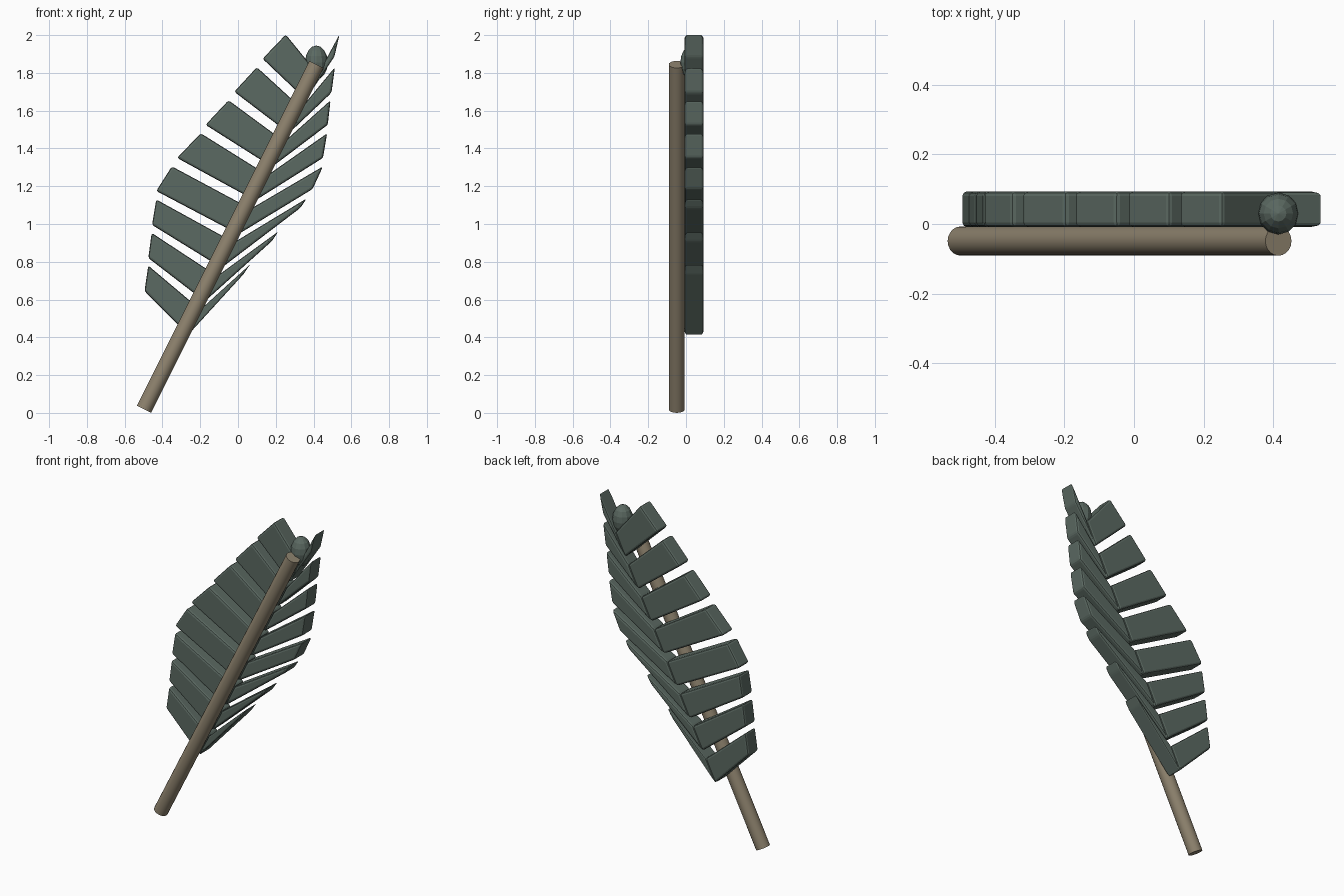
import bpy, bmesh
from mathutils import Vector

if "Cube" in bpy.data.objects:
    bpy.data.objects.remove(bpy.data.objects["Cube"])


def material(name, rgb):
    m = bpy.data.materials.new(name)
    m.diffuse_color = (*rgb, 1)
    m.use_nodes = True
    m.node_tree.nodes["Principled BSDF"].inputs["Base Color"].default_value = m.diffuse_color
    return m


GREEN = material("dark green", (0.105, 0.142, 0.122))
TAN = material("tan wood", (0.27, 0.225, 0.155))
FRONT, BACK = -0.008, 0.093


def add_object(name, bm, mat):
    bmesh.ops.recalc_face_normals(bm, faces=bm.faces)
    mesh = bpy.data.meshes.new(name)
    bm.to_mesh(mesh)
    bm.free()
    mesh.materials.append(mat)
    obj = bpy.data.objects.new(name, mesh)
    bpy.context.collection.objects.link(obj)
    return obj


def smooth(obj, angle=0.6):
    bpy.ops.object.select_all(action='DESELECT')
    obj.select_set(True)
    bpy.context.view_layer.objects.active = obj
    bpy.ops.object.shade_smooth_by_angle(angle=angle)


def barb(name, outline):
    """Thick four-sided plate with softened edges."""
    bm = bmesh.new()
    face = bm.faces.new([bm.verts.new((x, FRONT, z)) for x, z in outline])
    ext = bmesh.ops.extrude_face_region(bm, geom=[face])
    verts = [v for v in ext["geom"] if isinstance(v, bmesh.types.BMVert)]
    bmesh.ops.translate(bm, verts=verts, vec=(0, BACK - FRONT, 0))
    obj = add_object(name, bm, GREEN)
    mod = obj.modifiers.new("soft edges", 'BEVEL')
    mod.width, mod.segments = 0.012, 2
    mod.limit_method = 'NONE'


# Outer ends of the barbs: lower corner x, z, upper corner x, z
left_ends = [(-.495, .645, -.475, .78), (-.475, .82, -.457, .953),
             (-.455, .995, -.433, 1.13), (-.433, 1.175, -.35, 1.305),
             (-.323, 1.35, -.197, 1.48), (-.172, 1.525, -.05, 1.655),
             (-.02, 1.70, .10, 1.83), (.13, 1.875, .253, 2.003)]
right_ends = [(.03, .735, .065, .787), (.18, .91, .213, .96),
              (.33, 1.085, .363, 1.135), (.395, 1.185, .45, 1.305),
              (.45, 1.35, .472, 1.48), (.475, 1.525, .49, 1.655),
              (.495, 1.695, .513, 1.83), (.51, 1.885, .538, 2.005)]

# Barbs on both sides, rooted at equal steps along the shaft
for side, ends in (("left", left_ends), ("right", right_ends)):
    for k, (x0, z0, x1, z1) in enumerate(ends):
        rx, rz = -.265 + .089 * k, .412 + .178 * k
        barb(f"{side}_barb_{k + 1}",
             [(rx, rz), (x0, z0), (x1, z1), (rx + .066, rz + .135)])

# Slanted round shaft in front of the barbs
low, high = Vector((-.498, -.049, .019)), Vector((.415, -.049, 1.845))
axis = high - low
bm = bmesh.new()
bmesh.ops.create_cone(bm, cap_ends=True, segments=20, radius1=.042,
                      radius2=.042, depth=axis.length)
shaft = add_object("shaft", bm, TAN)
shaft.rotation_mode = 'QUATERNION'
shaft.rotation_quaternion = axis.to_track_quat('Z', 'Y')
shaft.location = (low + high) / 2
smooth(shaft)

# Bud at the tip
bm = bmesh.new()
bmesh.ops.create_uvsphere(bm, u_segments=12, v_segments=8, radius=1)
bud = add_object("tip_bud", bm, GREEN)
bud.scale = (.06, .06, .09)
bud.location = (.415, .03, 1.855)
